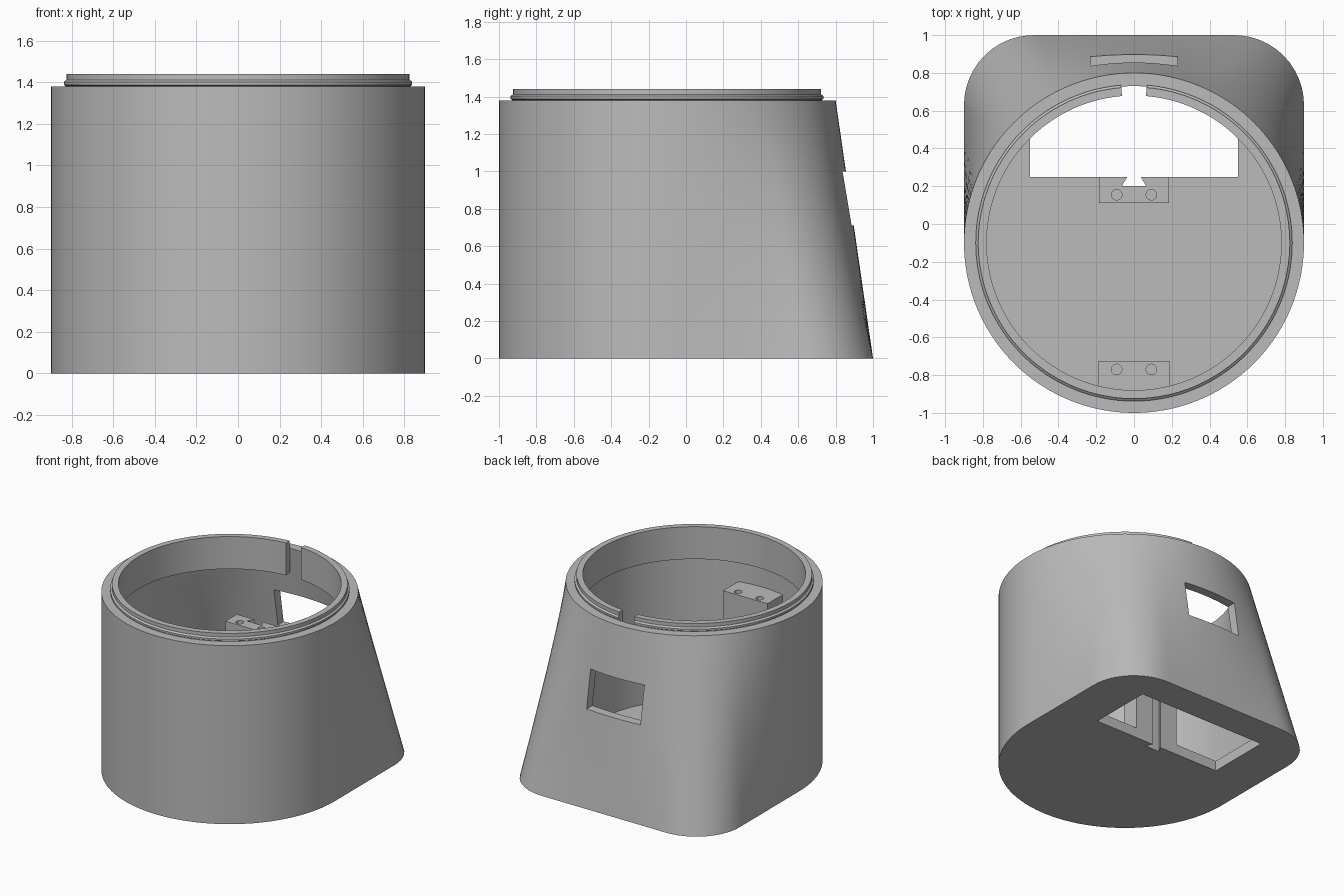
import bpy, bmesh, math

if "Cube" in bpy.data.objects:
    bpy.data.objects.remove(bpy.data.objects["Cube"])

grey = bpy.data.materials.new("matte grey")
grey.use_nodes = True
grey.diffuse_color = (0.5, 0.5, 0.5, 1)
grey.node_tree.nodes["Principled BSDF"].inputs["Base Color"].default_value = (0.5, 0.5, 0.5, 1)

CY = -0.1        # centre of the round top
R = 0.9          # outer radius
H = 1.38         # body height
BACK = 1.1       # reach of the base behind the centre
CORNER = 0.37    # corner radius of the base
WALL = 0.07
N = 72           # steps per half turn


def add_object(name, bm):
    bmesh.ops.recalc_face_normals(bm, faces=bm.faces)
    mesh = bpy.data.meshes.new(name)
    bm.to_mesh(mesh)
    bm.free()
    mesh.materials.append(grey)
    ob = bpy.data.objects.new(name, mesh)
    bpy.context.collection.objects.link(ob)
    return ob


def smooth(ob):
    bpy.ops.object.select_all(action='DESELECT')
    ob.select_set(True)
    bpy.context.view_layer.objects.active = ob
    bpy.ops.object.shade_smooth_by_angle(angle=math.radians(30))


def prism(name, points, z0, z1):
    bm = bmesh.new()
    low = [bm.verts.new((x, y, z0)) for x, y in points]
    high = [bm.verts.new((x, y, z1)) for x, y in points]
    bm.faces.new(low)
    bm.faces.new(high)
    for i in range(len(points)):
        j = (i + 1) % len(points)
        bm.faces.new((low[i], low[j], high[j], high[i]))
    return add_object(name, bm)


def box(name, x, y0, y1, z0, z1):
    return prism(name, [(-x, y0), (x, y0), (x, y1), (-x, y1)], z0, z1)


def disc(x, y, r, n=24):
    return [(x + r * math.cos(math.tau * i / n), y + r * math.sin(math.tau * i / n))
            for i in range(n)]


def cut(targets, cutter):
    for ob in targets:
        mod = ob.modifiers.new("cut", 'BOOLEAN')
        mod.operation = 'DIFFERENCE'
        mod.solver = 'EXACT'
        mod.object = cutter
        bpy.context.view_layer.objects.active = ob
        bpy.ops.object.modifier_apply(modifier=mod.name)
    bpy.data.objects.remove(cutter)


def base_point(f, inset):
    """Point at fraction f along the squared rear half of the base outline."""
    r, b, c = R - inset, BACK - inset, CORNER - inset
    side, arc, rear = b - c, c * math.pi / 2, r - c
    s = min(f, 1 - f) * 2 * (side + arc + rear)
    if s < side:
        x, y = r, s
    elif s < side + arc:
        a = (s - side) / c
        x, y = r - c + c * math.cos(a), side + c * math.sin(a)
    else:
        x, y = r - c - (s - side - arc), b
    return (x if f <= 0.5 else -x), y


def outline(z, inset):
    """Blend from the squared base outline to the round top."""
    t = z / H
    points = []
    for i in range(2 * N):
        a = math.pi * i / N
        x, y = (R - inset) * math.cos(a), (R - inset) * math.sin(a)
        if i <= N:
            bx, by = base_point(i / N, inset)
            x, y = bx + (x - bx) * t, by + (y - by) * t
        points.append((x, y + CY, z))
    return points


# Hollow body with a floor
FLOOR = 0.08
LEVELS = 12
rings = [outline(H * i / LEVELS, 0) for i in range(LEVELS + 1)]
rings += [outline(H - (H - FLOOR) * i / LEVELS, WALL) for i in range(LEVELS + 1)]
bm = bmesh.new()
loops = [[bm.verts.new(p) for p in ring] for ring in rings]
for a, b in zip(loops, loops[1:]):
    for i in range(2 * N):
        j = (i + 1) % (2 * N)
        bm.faces.new((a[i], a[j], b[j], b[i]))
bm.faces.new(loops[0])
bm.faces.new(loops[-1])
body = add_object("body_shell", bm)

# Posts standing on the floor
POST_TOP = 1.02
rear_post = box("rear_post", 0.185, 0.11, 0.25, FLOOR - 0.02, POST_TOP)
front_post = box("front_post", 0.19, -0.94, -0.725, FLOOR - 0.02, POST_TOP)

# Floor opening, rear window, dovetail slot and screw holes
cut([body], box("floor_cutter", 0.55, 0.25, 0.75, -0.1, 0.3))
cut([body], box("window_cutter", 0.23, 0.6, 1.2, 0.71, 1.0))
slot = [(-0.065, 0.2), (0.065, 0.2), (0.035, 0.25), (0.035, 0.27), (-0.035, 0.27), (-0.035, 0.25)]
cut([body, rear_post], prism("slot_cutter", slot, -0.1, 1.2))
for post, y in ((rear_post, 0.155), (front_post, -0.77)):
    for x in (-0.092, 0.092):
        cut([post], prism("screw_cutter", disc(x, y, 0.028), 0.7, 1.2))

# Split snap ring with a bead, open at the back
profile = [(0.78, 1.19), (0.833, 1.19), (0.833, 1.375), (0.83, 1.382), (0.838, 1.388),
           (0.838, 1.402), (0.825, 1.412), (0.825, 1.44), (0.78, 1.44)]
gap = math.asin(0.065 / 0.8)
bm = bmesh.new()
sections = []
for i in range(2 * N + 1):
    a = math.pi / 2 + gap + (math.tau - 2 * gap) * i / (2 * N)
    sections.append([bm.verts.new((r * math.cos(a), CY + r * math.sin(a), z)) for r, z in profile])
for a, b in zip(sections, sections[1:]):
    for i in range(len(profile)):
        j = (i + 1) % len(profile)
        bm.faces.new((a[i], a[j], b[j], b[i]))
bm.faces.new(sections[0])
bm.faces.new(sections[-1])
ring = add_object("snap_ring", bm)

for ob in (body, ring, rear_post, front_post):
    smooth(ob)
